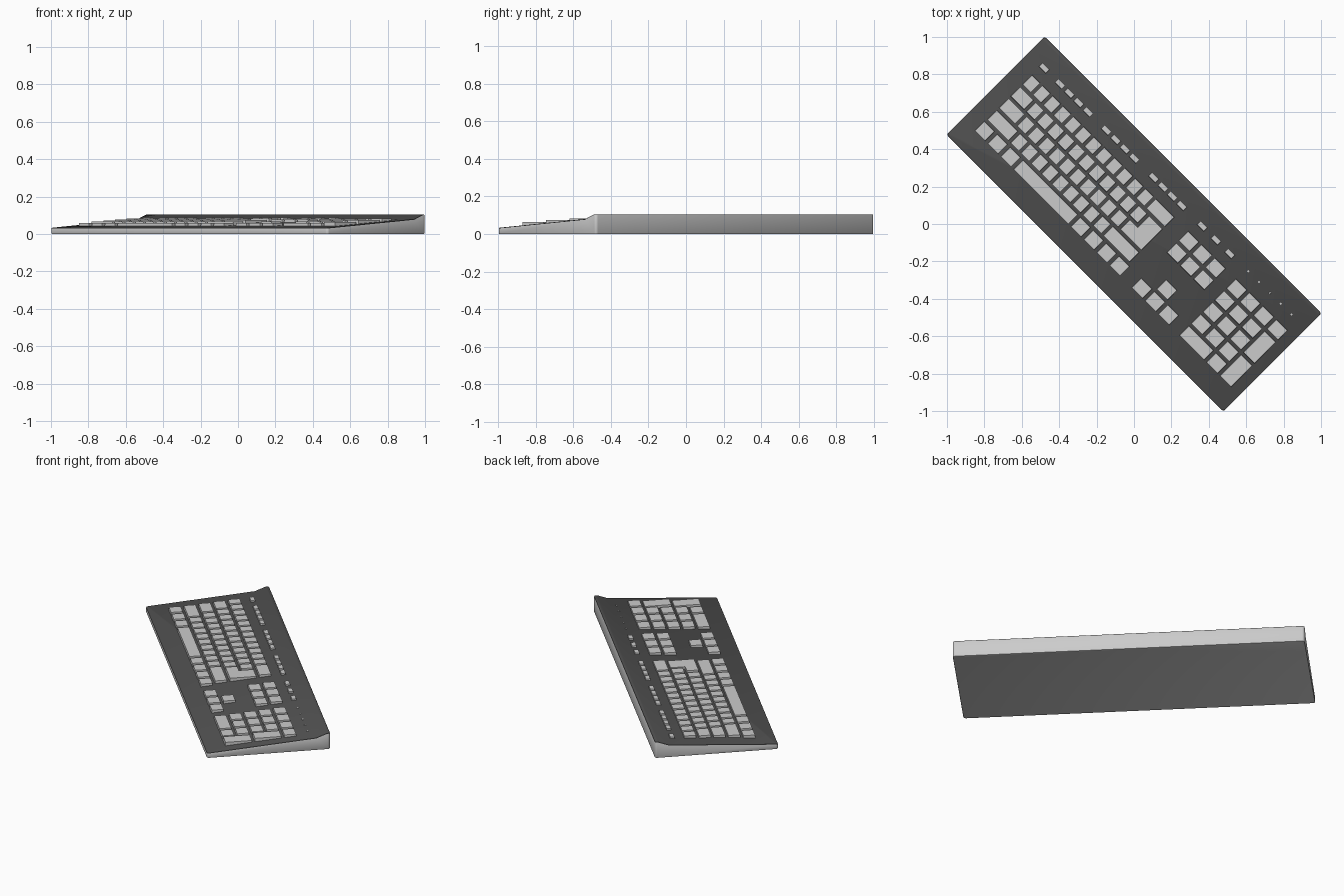
import bpy, bmesh, math
from mathutils import Vector

if "Cube" in bpy.data.objects:
    bpy.data.objects.remove(bpy.data.objects["Cube"])

L, W = 2.094, 0.742          # case length and depth before turning
TURN = math.radians(-45)
P = 0.078                    # unit width of the typing block
GAP = 0.014
ROWS = [0.142, 0.053, -0.035, -0.124, -0.213]   # row centres, back to front
TOPS = [0.084, 0.078, 0.072, 0.066, 0.060]      # stepped key heights
DEPTH = 0.074
BLOCK_LEFT = -0.957

dark = bpy.data.materials.new("dark_top")
dark.diffuse_color = (0.08, 0.08, 0.08, 1)
dark.use_nodes = True
dark.node_tree.nodes["Principled BSDF"].inputs["Base Color"].default_value = dark.diffuse_color
grey = bpy.data.materials.new("grey_side")
grey.diffuse_color = (0.8, 0.8, 0.8, 1)
grey.use_nodes = True
grey.node_tree.nodes["Principled BSDF"].inputs["Base Color"].default_value = grey.diffuse_color


def finish(name, bm, mats=()):
    bmesh.ops.recalc_face_normals(bm, faces=bm.faces[:])
    me = bpy.data.meshes.new(name)
    bm.to_mesh(me)
    bm.free()
    for m in mats:
        me.materials.append(m)
    ob = bpy.data.objects.new(name, me)
    ob.rotation_euler.z = TURN
    bpy.context.collection.objects.link(ob)
    return ob


def prism(bm, outline, z0, z1, centre, taper):
    """Slightly tapered keycap from a plan outline."""
    c = Vector(centre)
    low = [bm.verts.new((u, v, z0)) for u, v in outline]
    top = []
    for u, v in outline:
        top.append(bm.verts.new((u + math.copysign(taper, c.x - u),
                                 v + math.copysign(taper, c.y - v), z1)))
    n = len(outline)
    bm.faces.new(top)
    bm.faces.new(low[::-1])
    for i in range(n):
        j = (i + 1) % n
        bm.faces.new((low[i], low[j], top[j], top[i]))


def key(bm, u, v, w, d, top, deep=0.03, taper=0.002):
    a, b = w / 2, d / 2
    prism(bm, [(u - a, v - b), (u + a, v - b), (u + a, v + b), (u - a, v + b)],
          top - deep, top, (u, v), taper)


# Case: wedge profile with a raised back lip
profile = [(-W/2, 0), (W/2, 0), (W/2, 0.105), (0.352, 0.105), (0.285, 0.080), (-W/2, 0.033)]
bm = bmesh.new()
ends = [[bm.verts.new((s * L / 2, v, z)) for v, z in profile] for s in (-1, 1)]
bm.faces.new(ends[0])
bm.faces.new(ends[1][::-1])
for i in range(len(profile)):
    j = (i + 1) % len(profile)
    bm.faces.new((ends[0][i], ends[1][i], ends[1][j], ends[0][j]))
bmesh.ops.recalc_face_normals(bm, faces=bm.faces[:])
upright = [e for e in bm.edges
           if abs(e.verts[0].co.x - e.verts[1].co.x) < 1e-5
           and abs(e.verts[0].co.y - e.verts[1].co.y) < 1e-5]
bmesh.ops.bevel(bm, geom=upright, offset=0.014, segments=3, profile=0.5, affect='EDGES')
rim = [e for e in bm.edges if len(e.link_faces) == 2
       and (abs(e.link_faces[0].normal.z) > 0.5) != (abs(e.link_faces[1].normal.z) > 0.5)]
bmesh.ops.bevel(bm, geom=rim, offset=0.004, segments=2, profile=0.5, affect='EDGES')
bm.normal_update()
for f in bm.faces:
    f.material_index = 1 if f.normal.z > 0.3 else 0
case = finish("case", bm, (grey, dark))
bpy.context.view_layer.objects.active = case
case.select_set(True)
bpy.ops.object.shade_smooth_by_angle(angle=math.radians(40))
case.select_set(False)

# Typing block: widths in key units, None leaves room for the stepped return key
layout = [[1] * 12 + [2],
          [1.5] + [1] * 11,
          [1.75] + [1] * 10,
          [2.25] + [1] * 9 + [2.75]]
bm = bmesh.new()
for widths, v, top in zip(layout, ROWS, TOPS):
    x = BLOCK_LEFT
    for w in widths:
        key(bm, x + w * P / 2, v, w * P - GAP, DEPTH, top)
        x += w * P
# Bottom row around the space bar
for u in (-0.916, -0.818, -0.72, -0.19, -0.092, 0.006, 0.104):
    key(bm, u, ROWS[4], 0.080, DEPTH, TOPS[4])
finish("typing_keys", bm)

bm = bmesh.new()
key(bm, -0.455, ROWS[4], 0.415, DEPTH, TOPS[4])
finish("space_bar", bm)

# L-shaped return key over two rows
bm = bmesh.new()
r = BLOCK_LEFT + 14 * P - GAP / 2
l1 = BLOCK_LEFT + 11.75 * P + GAP / 2
l2 = BLOCK_LEFT + 12.5 * P + GAP / 2
f, m, b = ROWS[2] - DEPTH / 2, ROWS[2] + DEPTH / 2, ROWS[1] + DEPTH / 2
prism(bm, [(l1, f), (r, f), (r, b), (l2, b), (l2, m), (l1, m)],
      0.045, 0.076, ((l2 + r) / 2, ROWS[2]), 0.002)
finish("return_key", bm)

# Function keys in groups
bm = bmesh.new()
fn = [-0.929] + [s + i * 0.0705 for s in (-0.809, -0.459, -0.101) for i in range(4)]
fn += [0.266, 0.370, 0.474]
for u in fn:
    key(bm, u, 0.25, 0.054, 0.030, 0.087, 0.02)
finish("function_keys", bm)

# Navigation and arrow keys
COLS = (0.273, 0.373, 0.474)
bm = bmesh.new()
for i in (0, 1):
    for u in COLS:
        key(bm, u, ROWS[i], 0.084, DEPTH, TOPS[i])
finish("navigation_keys", bm)
bm = bmesh.new()
key(bm, COLS[1], ROWS[3], 0.084, DEPTH, TOPS[3])
for u in COLS:
    key(bm, u, ROWS[4], 0.084, DEPTH, TOPS[4])
finish("arrow_keys", bm)

# Number pad with wide zero and two tall keys
PAD = (0.635, 0.737, 0.839, 0.941)
bm = bmesh.new()
for i in range(5):
    for j, u in enumerate(PAD):
        if (j == 3 and i > 0) or (i == 4 and j < 2):
            continue
        key(bm, u, ROWS[i], 0.086, DEPTH, TOPS[i])
key(bm, (PAD[0] + PAD[1]) / 2, ROWS[4], 0.188, DEPTH, TOPS[4])
for i in (1, 3):
    key(bm, PAD[3], (ROWS[i] + ROWS[i + 1]) / 2, 0.086, DEPTH + 0.089, TOPS[i] - 0.002)
finish("number_pad_keys", bm)

# Indicator lights
bm = bmesh.new()
for i in range(5):
    key(bm, 0.61 + i * 0.082, 0.253, 0.011, 0.011, 0.081, 0.01, 0.001)
finish("indicator_lights", bm)
